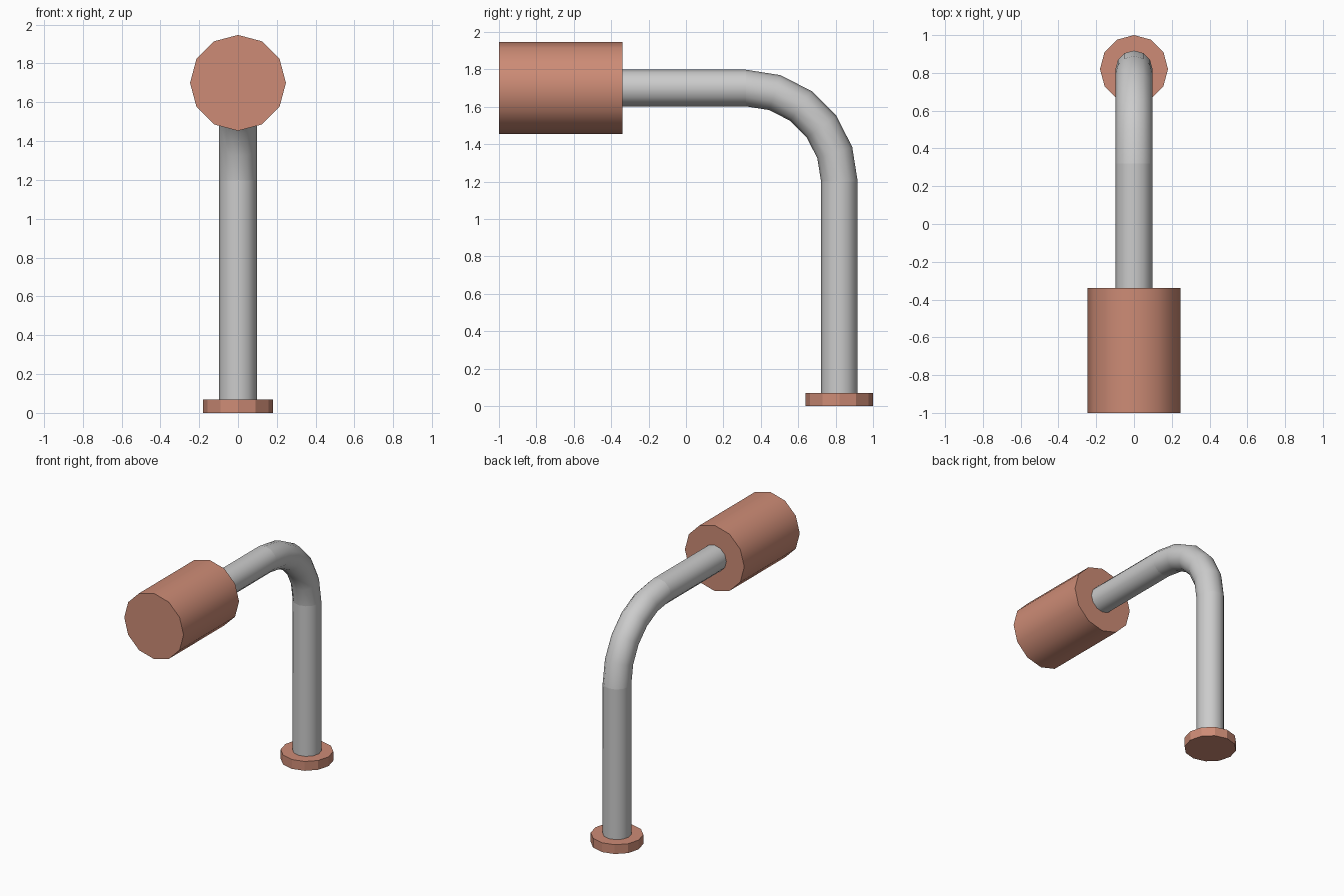
import bpy
import bmesh
from math import pi, radians
from mathutils import Matrix, Vector

cube = bpy.data.objects.get("Cube")
if cube:
    bpy.data.objects.remove(cube, do_unlink=True)

SIDES = 12
POST_Y, ARM_Z = 0.82, 1.70
BEND_Y, BEND_Z = 0.32, 1.20
TUBE_R = 0.098


def make_material(name, color):
    mat = bpy.data.materials.new(name)
    mat.use_nodes = True
    mat.diffuse_color = color
    mat.node_tree.nodes["Principled BSDF"].inputs["Base Color"].default_value = color
    return mat


copper = make_material("copper", (0.61, 0.26, 0.18, 1))
steel = make_material("light grey metal", (0.60, 0.60, 0.60, 1))


def finish(bm, name, mat, smooth):
    bmesh.ops.recalc_face_normals(bm, faces=bm.faces)
    mesh = bpy.data.meshes.new(name)
    bm.to_mesh(mesh)
    bm.free()
    mesh.materials.append(mat)
    obj = bpy.data.objects.new(name, mesh)
    bpy.context.collection.objects.link(obj)
    if smooth:
        bpy.ops.object.select_all(action='DESELECT')
        obj.select_set(True)
        bpy.context.view_layer.objects.active = obj
        bpy.ops.object.shade_smooth_by_angle(angle=radians(35))
    return obj


def cylinder(name, start, end, radius, mat, smooth=True):
    """Twelve-sided cylinder between two points."""
    start, end = Vector(start), Vector(end)
    axis = end - start
    turn = Matrix.Rotation(pi / 2, 4, 'X') if abs(axis.y) > abs(axis.z) else Matrix()
    bm = bmesh.new()
    bmesh.ops.create_cone(bm, cap_ends=True, segments=SIDES, radius1=radius,
                          radius2=radius, depth=axis.length,
                          matrix=Matrix.Translation((start + end) / 2) @ turn)
    return finish(bm, name, mat, smooth)


# Foot disc and upright post
cylinder("base_plate", (0, POST_Y, 0), (0, POST_Y, 0.07), 0.18, copper, smooth=False)
cylinder("post", (0, POST_Y, 0.03), (0, POST_Y, BEND_Z), TUBE_R, steel)

# Quarter bend: a ring swept around the x axis
bm = bmesh.new()
bmesh.ops.create_circle(bm, segments=SIDES, radius=TUBE_R,
                        matrix=Matrix.Translation((0, POST_Y, BEND_Z)))
bmesh.ops.spin(bm, geom=bm.verts[:] + bm.edges[:], cent=(0, BEND_Y, BEND_Z),
               axis=(1, 0, 0), angle=pi / 2, steps=5)
finish(bm, "bend", steel, True)

# Horizontal arm and head
cylinder("arm", (0, BEND_Y, ARM_Z), (0, -0.40, ARM_Z), TUBE_R, steel)
cylinder("head", (0, -0.34, ARM_Z), (0, -1, ARM_Z), 0.247, copper)
